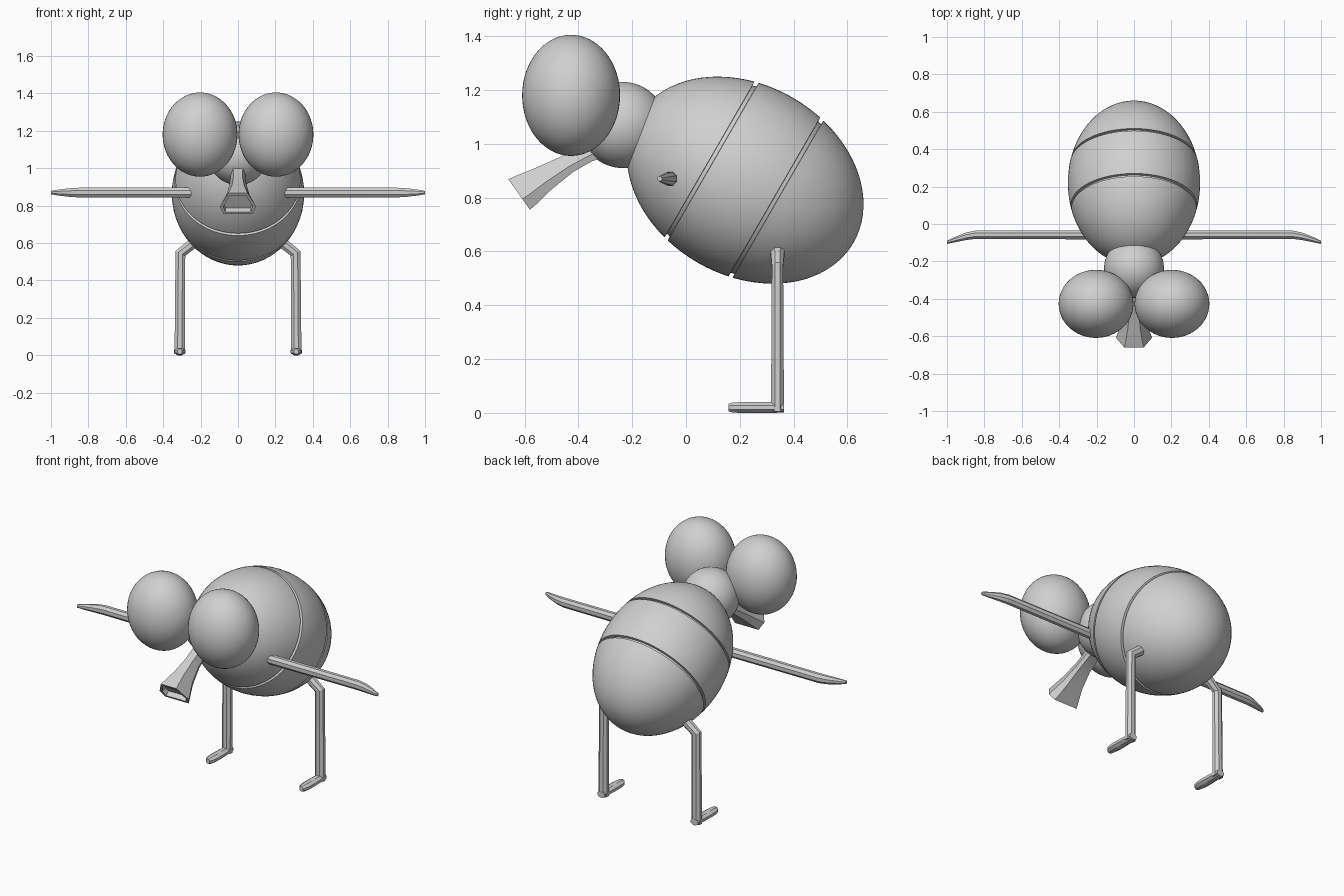
import bpy, bmesh, math
from mathutils import Vector, Matrix

if "Cube" in bpy.data.objects:
    bpy.data.objects.remove(bpy.data.objects["Cube"])

grey = bpy.data.materials.new("plain_grey")
grey.diffuse_color = (0.63, 0.63, 0.63, 1)
grey.use_nodes = True
grey.node_tree.nodes["Principled BSDF"].inputs["Base Color"].default_value = grey.diffuse_color


def finish(name, bm, angle, mirror=False):
    """Turn a bmesh into a shaded object, optionally mirrored across x."""
    bmesh.ops.recalc_face_normals(bm, faces=bm.faces)
    mesh = bpy.data.meshes.new(name)
    bm.to_mesh(mesh)
    bm.free()
    mesh.materials.append(grey)
    ob = bpy.data.objects.new(name, mesh)
    bpy.context.collection.objects.link(ob)
    if mirror:
        ob.modifiers.new("Mirror", 'MIRROR').use_mirror_merge = False
    bpy.ops.object.select_all(action='DESELECT')
    ob.select_set(True)
    bpy.context.view_layer.objects.active = ob
    bpy.ops.object.shade_smooth_by_angle(angle=math.radians(angle))
    return ob


def ellipsoid(name, centre, radii, mirror=False):
    bm = bmesh.new()
    bmesh.ops.create_uvsphere(
        bm, u_segments=48, v_segments=32, radius=1,
        matrix=Matrix.Translation(centre) @ Matrix.Diagonal((*radii, 1)))
    return finish(name, bm, 40, mirror)


def ring(centre, a, b, n=8):
    """Flat-sided section with half axes a and b."""
    k = 1 / math.cos(math.pi / n)
    c, a, b = Vector(centre), Vector(a) * k, Vector(b) * k
    angles = [(i + 0.5) * math.tau / n for i in range(n)]
    return [c + a * math.cos(t) + b * math.sin(t) for t in angles]


def loft(name, rings, mirror=False, angle=25, recess=0):
    bm = bmesh.new()
    rows = [[bm.verts.new(p) for p in r] for r in rings]
    n = len(rows[0])
    for r, s in zip(rows, rows[1:]):
        for i in range(n):
            j = (i + 1) % n
            bm.faces.new((r[i], r[j], s[j], s[i]))
    bm.faces.new(rows[0][::-1])
    end = bm.faces.new(rows[-1])
    if recess:
        bm.normal_update()
        bmesh.ops.recalc_face_normals(bm, faces=bm.faces)
        bmesh.ops.inset_individual(bm, faces=[end], thickness=0.018)
        bmesh.ops.inset_individual(bm, faces=[end], thickness=0.004, depth=-recess)
    return finish(name, bm, angle, mirror)


# Body: tilted egg, turned from a profile with two cut grooves
LENGTH, RADIUS = 0.465, 0.354
GROOVES, HALF, DEPTH = (-0.145, 0.133), 0.008, 0.016
stops = [(-LENGTH * math.cos(math.pi * i / 40), 0) for i in range(1, 40)]
stops = [s for s in stops if all(abs(s[0] - g) > HALF + 0.006 for g in GROOVES)]
for g in GROOVES:
    stops += [(g - HALF, 0), (g - HALF + 0.001, DEPTH),
              (g + HALF - 0.001, DEPTH), (g + HALF, 0)]
stops.sort()
bm = bmesh.new()
SEG = 64
rows = []
for t, d in stops:
    r = RADIUS * math.sqrt(1 - (t / LENGTH) ** 2) - d
    rows.append([bm.verts.new((r * math.cos(k * math.tau / SEG), t,
                               r * math.sin(k * math.tau / SEG))) for k in range(SEG)])
for r, s in zip(rows, rows[1:]):
    for k in range(SEG):
        bm.faces.new((r[k], r[k - 1], s[k - 1], s[k]))
for row, t in ((rows[0], -LENGTH), (rows[-1], LENGTH)):
    pole = bm.verts.new((0, t, 0))
    for k in range(SEG):
        bm.faces.new((row[k], row[k - 1], pole))
bm.transform(Matrix.Translation((0, 0.22, 0.865)) @ Matrix.Rotation(math.radians(-30), 4, 'X'))
finish("body", bm, 40)

# Head and bulging eyes
ellipsoid("head", (0, -0.235, 1.07), (0.16, 0.16, 0.16))
ellipsoid("eyes", (0.203, -0.427, 1.18), (0.2, 0.182, 0.225), mirror=True)


# Snout: flaring trapezoid trumpet with a hollow end
def snout_section(top, bottom, w_top, w_bottom):
    (y0, z0), (y1, z1) = top, bottom
    ym, zm = y0 * 0.35 + y1 * 0.65, z0 * 0.35 + z1 * 0.65
    half = [(w_top, y0, z0), (w_bottom, ym, zm), (w_bottom * 0.8, y1, z1)]
    return [Vector(p) for p in half] + [Vector((-x, y, z)) for x, y, z in half[::-1]]


loft("snout", [
    snout_section((-0.30, 1.05), (-0.25, 0.97), 0.03, 0.045),
    snout_section((-0.40, 0.985), (-0.35, 0.935), 0.025, 0.04),
    snout_section((-0.47, 0.95), (-0.42, 0.895), 0.025, 0.045),
    snout_section((-0.56, 0.91), (-0.50, 0.83), 0.033, 0.062),
    snout_section((-0.63, 0.882), (-0.56, 0.772), 0.045, 0.088),
    snout_section((-0.66, 0.868), (-0.58, 0.755), 0.052, 0.097),
], recess=0.03)

# Thin side wings with swept, tapered tips
loft("wings", [ring((x, y, z), (0, hy, 0), (0, 0, hz)) for x, y, z, hy, hz in (
    (0.22, -0.058, 0.87, 0.024, 0.027),
    (0.85, -0.058, 0.87, 0.022, 0.026),
    (0.90, -0.066, 0.87, 0.020, 0.023),
    (0.96, -0.084, 0.87, 0.014, 0.016),
    (1.00, -0.098, 0.87, 0.008, 0.009))], mirror=True)

# Legs: straight shin, knee bent in towards the body
loft("legs", [
    ring((0.311, 0.34, 0.006), (0.028, 0, 0), (0, 0.025, 0)),
    ring((0.311, 0.34, 0.04), (0.028, 0, 0), (0, 0.024, 0)),
    ring((0.308, 0.34, 0.545), (0.026, 0, 0.013), (0, 0.021, 0)),
    ring((0.255, 0.34, 0.587), (0.016, 0, 0.022), (0, 0.025, 0)),
    ring((0.20, 0.34, 0.63), (0.018, 0, 0.024), (0, 0.030, 0)),
], mirror=True)

# Feet: flat, pointing forward with a narrowed toe
loft("feet", [ring((0.311, y, 0.02), (w, 0, 0), (0, 0, h)) for y, w, h in (
    (0.365, 0.024, 0.018), (0.33, 0.027, 0.02), (0.25, 0.030, 0.02),
    (0.20, 0.029, 0.02), (0.17, 0.021, 0.018), (0.158, 0.012, 0.014))], mirror=True)
